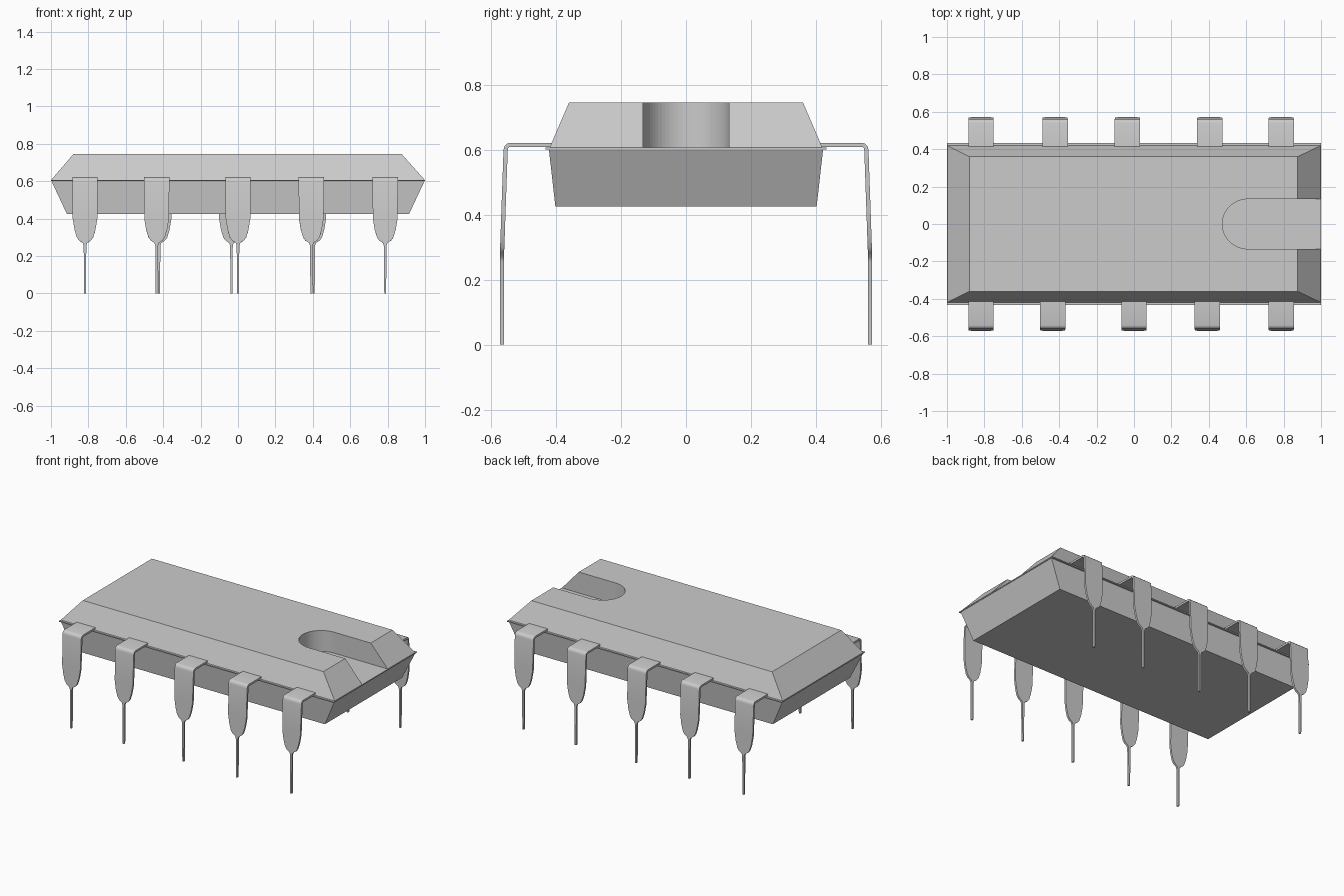
import bpy, bmesh, math
from mathutils import Vector

if "Cube" in bpy.data.objects:
    bpy.data.objects.remove(bpy.data.objects["Cube"])


def make_object(name, bm):
    bmesh.ops.recalc_face_normals(bm, faces=bm.faces)
    mesh = bpy.data.meshes.new(name)
    bm.to_mesh(mesh)
    bm.free()
    obj = bpy.data.objects.new(name, mesh)
    bpy.context.collection.objects.link(obj)
    return obj


def loft(name, rings):
    """Closed solid through a series of equal-length point rings."""
    bm = bmesh.new()
    loops = [[bm.verts.new(p) for p in ring] for ring in rings]
    n = len(loops[0])
    for a, b in zip(loops, loops[1:]):
        for i in range(n):
            j = (i + 1) % n
            bm.faces.new((a[i], a[j], b[j], b[i]))
    bm.faces.new(loops[0])
    bm.faces.new(loops[-1])
    return make_object(name, bm)


def rect(x0, x1, y, z):
    return [(x0, -y, z), (x1, -y, z), (x1, y, z), (x0, y, z)]


# Chip body: lower half, thin parting ledge, bevelled upper half
loft("body_lower", [rect(-0.915, 0.915, 0.402, 0.425), rect(-0.998, 0.998, 0.422, 0.602)])
loft("parting_ledge", [rect(-1, 1, 0.433, 0.600), rect(-1, 1, 0.433, 0.607)])
upper = loft("body_upper", [rect(-1, 1, 0.42, 0.605), rect(-0.88, 0.875, 0.36, 0.745)])

# Round-ended orientation notch; the ledge forms its floor
arc = [math.radians(90 + 180 * i / 32) for i in range(33)]
outline = [(0.61 + 0.138 * math.cos(a), 0.133 * math.sin(a)) for a in arc]
outline += [(1.1, -0.133), (1.1, 0.133)]
cutter = loft("notch_cutter", [[(x, y, z) for x, y in outline] for z in (0.5, 0.9)])
cutter.hide_render = True
cutter.hide_set(True)
cut = upper.modifiers.new("notch", "BOOLEAN")
cut.operation = "DIFFERENCE"
cut.solver = "EXACT"
cut.object = cutter

# Lead centreline: distance from the middle, height, half width
LEAD = [(0.40, 0.6145, 0.068), (0.541, 0.6145, 0.068), (0.548, 0.6125, 0.068),
        (0.553, 0.607, 0.068), (0.555, 0.598, 0.068), (0.562, 0.40, 0.066),
        (0.564, 0.34, 0.056), (0.5655, 0.30, 0.044), (0.566, 0.283, 0.032),
        (0.5665, 0.27, 0.012), (0.5665, 0.255, 0.007), (0.5665, 0.0, 0.005)]
HALF_THICK = 0.0065


def lead(name, x, side):
    pts = [Vector((d, z)) for d, z, w in LEAD]
    rings = []
    for i, p in enumerate(pts):
        t = (pts[min(i + 1, len(pts) - 1)] - pts[max(i - 1, 0)]).normalized()
        if i == len(pts) - 1:
            t = Vector((0, -1))
        n = Vector((-t.y, t.x)) * HALF_THICK
        w = LEAD[i][2]
        a, b = p + n, p - n
        rings.append([(x - w, side * a.x, a.y), (x + w, side * a.x, a.y),
                      (x + w, side * b.x, b.y), (x - w, side * b.x, b.y)])
    obj = loft(name, rings)
    bpy.ops.object.select_all(action="DESELECT")
    obj.select_set(True)
    bpy.context.view_layer.objects.active = obj
    bpy.ops.object.shade_smooth_by_angle(angle=math.radians(40))


# Two rows of five leads, slightly unevenly spaced
ROWS = {"front": (-1, (-0.818, -0.435, 0.0, 0.392, 0.787)),
        "back": (1, (-0.818, -0.422, -0.035, 0.405, 0.787))}
for row, (side, xs) in ROWS.items():
    for i, x in enumerate(xs):
        lead(f"{row}_lead_{i + 1}", x, side)
